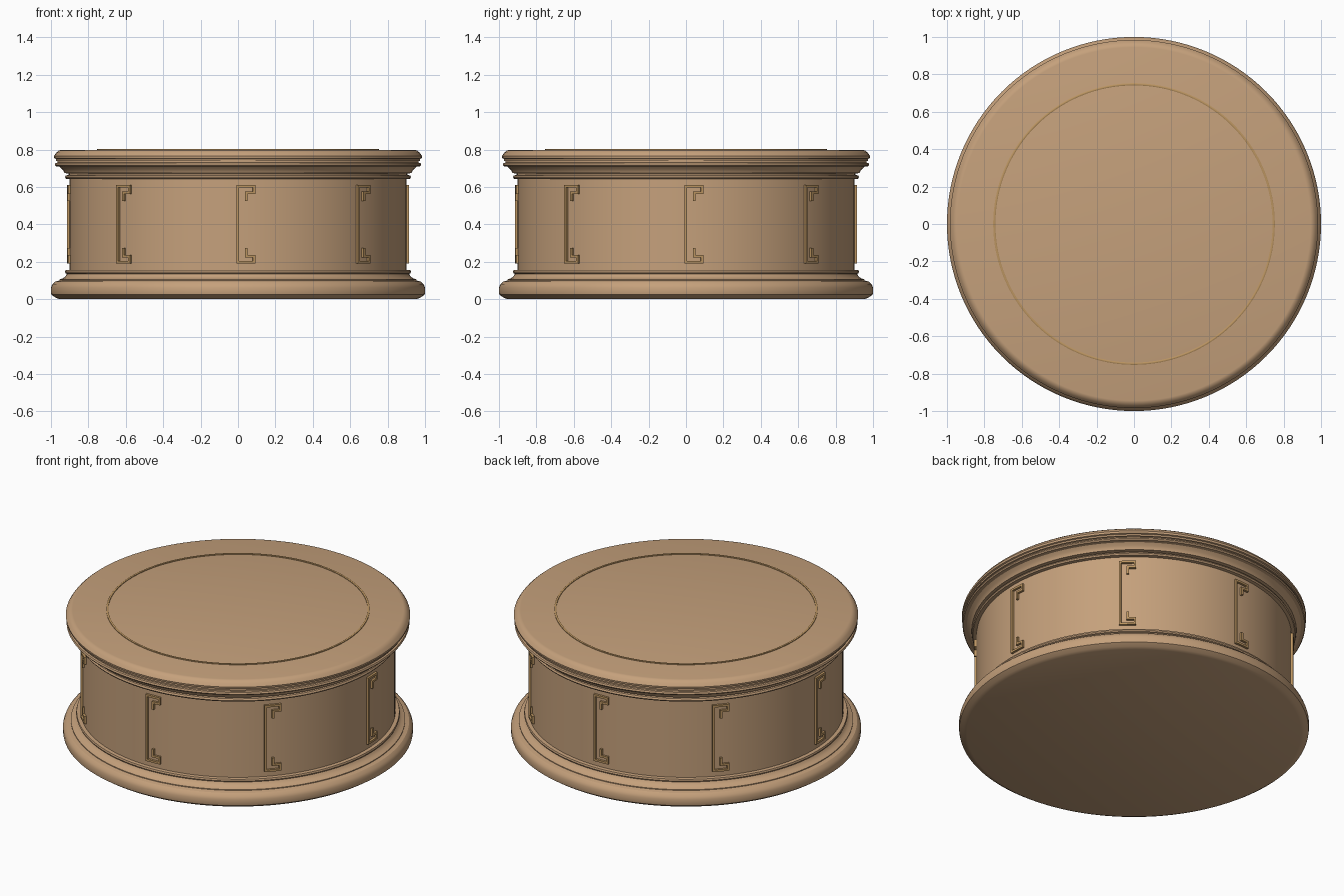
import bpy, bmesh, math

if "Cube" in bpy.data.objects:
    bpy.data.objects.remove(bpy.data.objects["Cube"])

SEGMENTS = 128


def material(name, rgb):
    m = bpy.data.materials.new(name)
    m.diffuse_color = (*rgb, 1.0)
    m.use_nodes = True
    m.node_tree.nodes["Principled BSDF"].inputs["Base Color"].default_value = m.diffuse_color
    return m


stone = material("warm tan", (0.56, 0.355, 0.20))
gold = material("antique gold", (0.50, 0.30, 0.12))


def finish(bm, name, mat):
    bmesh.ops.recalc_face_normals(bm, faces=bm.faces[:])
    me = bpy.data.meshes.new(name)
    bm.to_mesh(me)
    bm.free()
    me.materials.append(mat)
    ob = bpy.data.objects.new(name, me)
    bpy.context.collection.objects.link(ob)
    bpy.ops.object.select_all(action='DESELECT')
    ob.select_set(True)
    bpy.context.view_layer.objects.active = ob
    bpy.ops.object.shade_smooth_by_angle(angle=math.radians(28))
    return ob


def lathe(name, profile, mat, closed=False):
    """Turn a (radius, z) profile about z; an open profile is capped at both ends."""
    bm = bmesh.new()
    rings = []
    for r, z in profile:
        rings.append([bm.verts.new((r * math.cos(2 * math.pi * i / SEGMENTS),
                                    r * math.sin(2 * math.pi * i / SEGMENTS), z))
                      for i in range(SEGMENTS)])
    pairs = list(zip(rings, rings[1:]))
    if closed:
        pairs.append((rings[-1], rings[0]))
    else:
        bm.faces.new(rings[0])
        bm.faces.new(rings[-1])
    for a, b in pairs:
        for i in range(SEGMENTS):
            j = (i + 1) % SEGMENTS
            bm.faces.new((a[i], a[j], b[j], b[i]))
    return finish(bm, name, mat)


# Stepped foot, straight drum and flared cornice in one turned body
lathe("drum_body", [
    (0.955, 0.0), (0.975, 0.008), (0.998, 0.024), (1.0, 0.035), (1.0, 0.062),
    (0.993, 0.08), (0.978, 0.094), (0.955, 0.10), (0.955, 0.105),
    (0.935, 0.112), (0.922, 0.123), (0.915, 0.135), (0.922, 0.138),
    (0.925, 0.145), (0.922, 0.155), (0.90, 0.157),
    (0.90, 0.642), (0.92, 0.644), (0.925, 0.652), (0.92, 0.662), (0.905, 0.664),
    (0.905, 0.672), (0.928, 0.674), (0.931, 0.682), (0.94, 0.695), (0.955, 0.708),
    (0.975, 0.711), (0.98, 0.718), (0.976, 0.728), (0.965, 0.73), (0.965, 0.738),
    (0.973, 0.74), (0.973, 0.75), (0.982, 0.753), (0.984, 0.765),
    (0.972, 0.783), (0.958, 0.795), (0.945, 0.798),
], stone)

# Thin inlaid ring on the top
lathe("top_ring", [(0.741, 0.79), (0.741, 0.802), (0.745, 0.804),
                   (0.749, 0.804), (0.753, 0.802), (0.753, 0.79)], gold, closed=True)

# Fret ornaments: bars given as x0, x1, z0, z1, mirrored about the mid height
W = 0.013
MID = 0.40
upper = [(-0.007, 0.092, 0.597, 0.597 + W), (0.092 - W, 0.092, 0.563, 0.61),
         (0.037, 0.092, 0.563, 0.563 + W), (0.037, 0.037 + W, 0.525, 0.576)]
bars = [(-0.007, -0.007 + W, 2 * MID - 0.61, 0.61)]
for x0, x1, z0, z1 in upper:
    bars += [(x0, x1, z0, z1), (x0, x1, 2 * MID - z1, 2 * MID - z0)]


def wrapped_bar(bm, x0, x1, z0, z1, turn):
    """Box bent around the drum wall."""
    steps = 4 if x1 - x0 > 0.03 else 1
    sections = []
    for k in range(steps + 1):
        a = (x0 + (x1 - x0) * k / steps) / 0.91 - math.pi / 2 + turn
        sections.append([bm.verts.new((r * math.cos(a), r * math.sin(a), z))
                         for r, z in ((0.895, z0), (0.914, z0), (0.914, z1), (0.895, z1))])
    bm.faces.new(sections[0])
    bm.faces.new(sections[-1])
    for a, b in zip(sections, sections[1:]):
        for i in range(4):
            j = (i + 1) % 4
            bm.faces.new((a[i], a[j], b[j], b[i]))


for n in range(8):
    bm = bmesh.new()
    for bar in bars:
        wrapped_bar(bm, *bar, n * math.pi / 4)
    finish(bm, f"fret_ornament_{n + 1}", gold)
